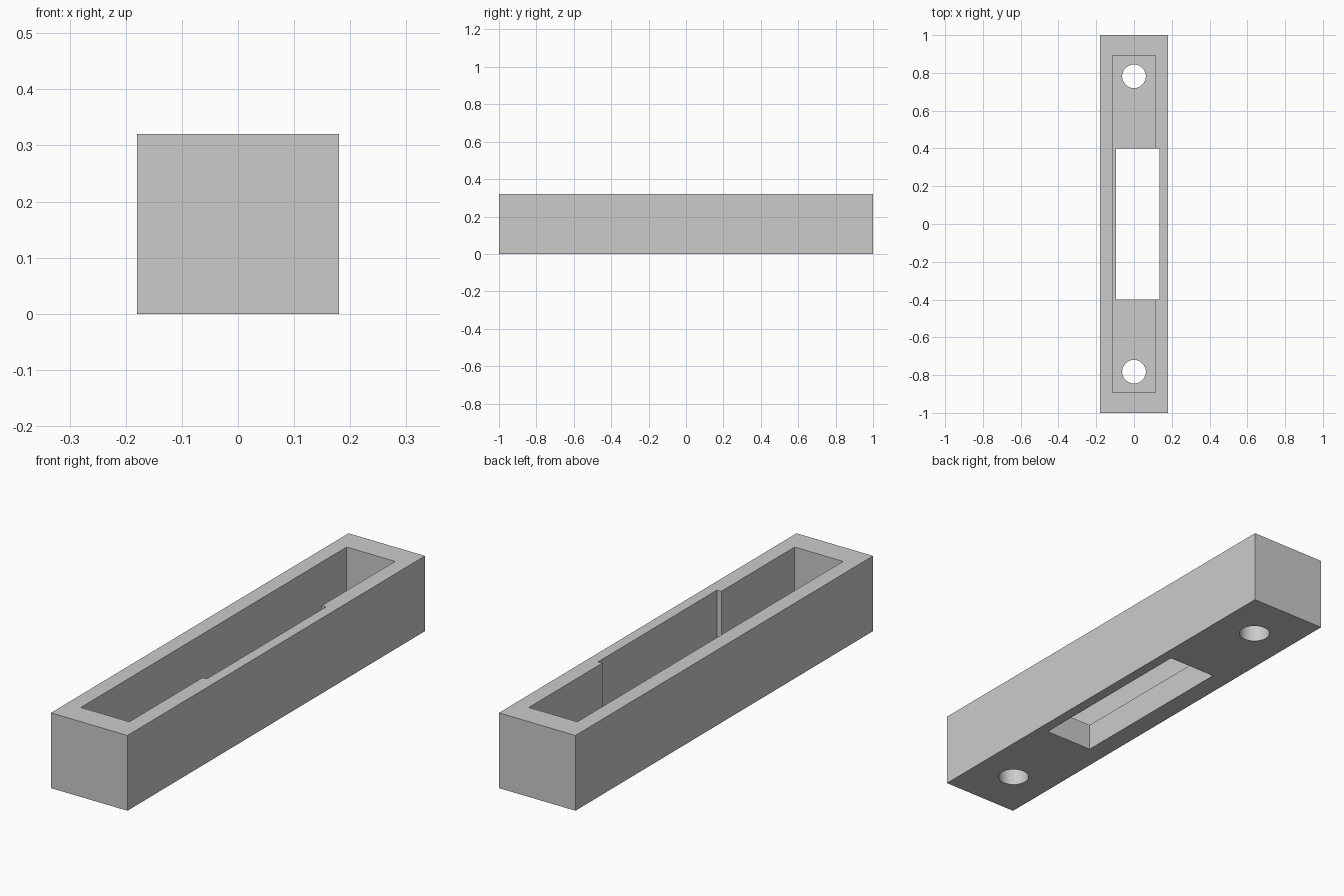
import bpy
import math

default = bpy.data.objects.get("Cube")
if default:
    bpy.data.objects.remove(default, do_unlink=True)

# Overall sizes
WIDTH, LENGTH, HEIGHT = 0.36, 2.0, 0.32
FLOOR = 0.116

grey = bpy.data.materials.new("plain grey")
grey.use_nodes = True
colour = (0.6, 0.6, 0.6, 1)
grey.diffuse_color = colour
grey.node_tree.nodes["Principled BSDF"].inputs["Base Color"].default_value = colour


def box(name, x, y, z):
    """Box spanning the (low, high) pairs x, y and z."""
    spans = (x, y, z)
    bpy.ops.mesh.primitive_cube_add(size=1, location=[sum(s) / 2 for s in spans])
    ob = bpy.context.object
    ob.name = name
    ob.scale = [s[1] - s[0] for s in spans]
    bpy.ops.object.transform_apply(location=True, rotation=False, scale=True)
    ob.data.materials.append(grey)
    return ob


def screw_hole(name, y):
    bpy.ops.mesh.primitive_cylinder_add(vertices=64, radius=0.0625, depth=0.4, location=(0, y, 0))
    ob = bpy.context.object
    ob.name = name
    ob.data.materials.append(grey)
    return ob


# Solid block
housing = box("strike_housing", (-WIDTH / 2, WIDTH / 2), (-LENGTH / 2, LENGTH / 2), (0, HEIGHT))

# Open tray, off-centre through slot and two screw holes
cutters = [
    box("tray_cutter", (-0.114, 0.114), (-0.893, 0.893), (FLOOR, HEIGHT + 0.1)),
    box("slot_cutter", (-0.094, 0.134), (-0.4, 0.4), (-0.1, HEIGHT + 0.2)),
    screw_hole("front_hole_cutter", -0.782),
    screw_hole("back_hole_cutter", 0.782),
]

bpy.ops.object.select_all(action="DESELECT")
housing.select_set(True)
bpy.context.view_layer.objects.active = housing
for cutter in cutters:
    cutter.hide_render = True
    cut = housing.modifiers.new(cutter.name, "BOOLEAN")
    cut.operation = "DIFFERENCE"
    cut.solver = "EXACT"
    cut.object = cutter
    bpy.ops.object.modifier_apply(modifier=cut.name)
for cutter in cutters:
    bpy.data.objects.remove(cutter, do_unlink=True)

# Round hole walls, crisp edges elsewhere
bpy.ops.object.shade_smooth_by_angle(angle=math.radians(30))
